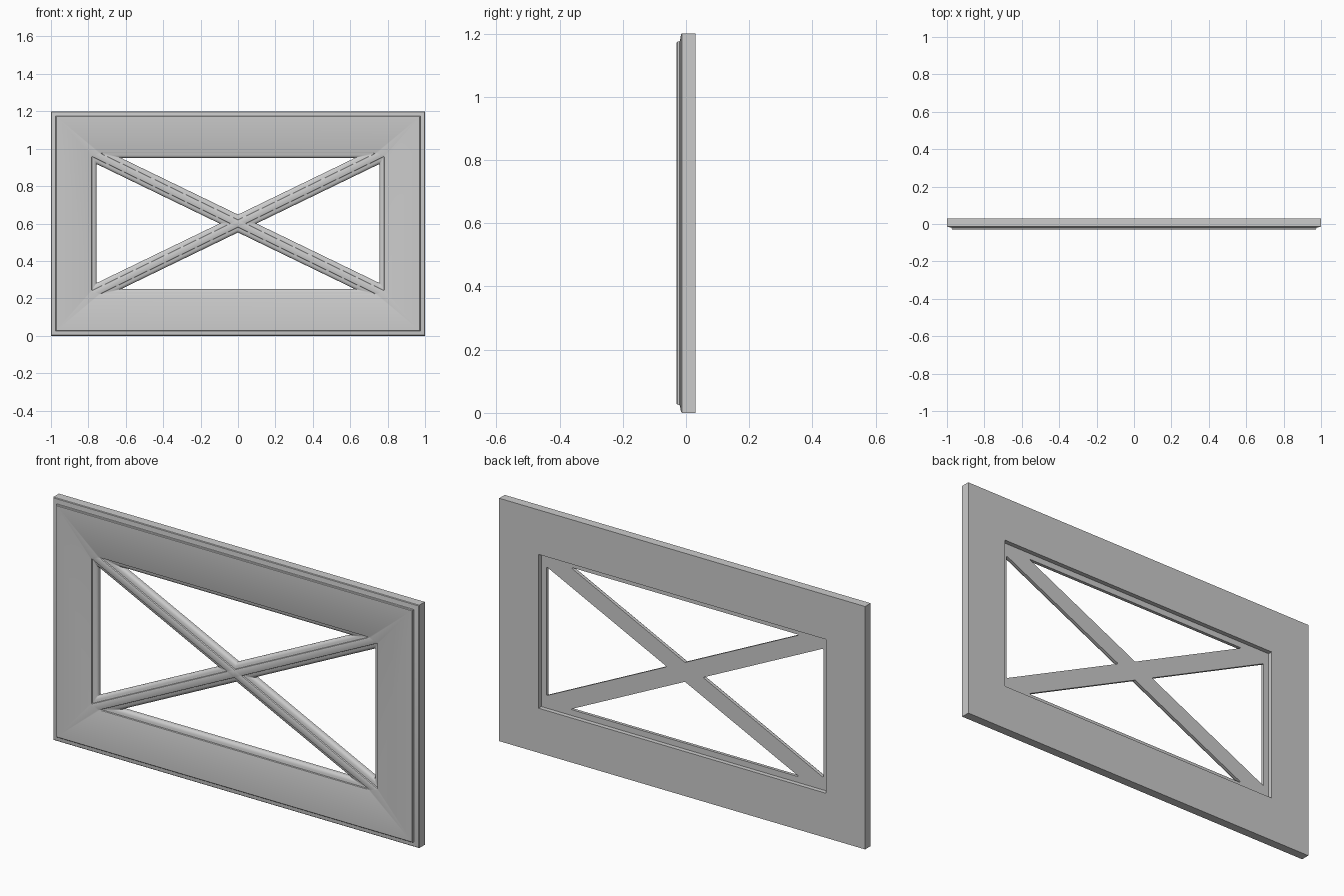
import bpy, bmesh, math
from mathutils import Vector

cube = bpy.data.objects.get("Cube")
if cube:
    bpy.data.objects.remove(cube)

MID = 0.6                    # height of the panel centre
HOLE_X, HOLE_Z = 0.756, 0.351  # half size of the lattice opening
BAR = 0.043                  # half width of a diagonal bar
RIM = 0.029                  # width of the moulding
SLOPE = (HOLE_Z + RIM) / (HOLE_X + RIM)
ANGLE = math.atan(SLOPE)
BACK, RECESS, FRONT = 0.03, 0.008, -0.03

bm = bmesh.new()


def ring(points, y):
    """Closed loop of vertices at depth y."""
    return [bm.verts.new((p[0], y, MID + p[1])) for p in points]


def bridge(a, b):
    n = len(a)
    for i in range(n):
        bm.faces.new((a[i], a[(i + 1) % n], b[(i + 1) % n], b[i]))


def fill(loops):
    """Flat face bounded by an outer loop and holes."""
    edges = []
    for lp in loops:
        for i in range(len(lp)):
            pair = (lp[i - 1], lp[i])
            edges.append(bm.edges.get(pair) or bm.edges.new(pair))
    bmesh.ops.triangle_fill(bm, use_beauty=True, edges=edges)


def rect(hx, hz):
    return [(-hx, -hz), (hx, -hz), (hx, hz), (-hx, hz)]


def rounded(corners, radius=0.0035, steps=4):
    """Polygon with softened corners and a fixed point count."""
    pts = []
    for i, c in enumerate(corners):
        u = (corners[i - 1] - c).normalized()
        v = (corners[(i + 1) % len(corners)] - c).normalized()
        t = radius / math.tan(u.angle(v) / 2)
        a, b = c + u * t, c + v * t
        for k in range(steps + 1):
            f = k / steps
            pts.append(a * (1 - f) ** 2 + c * 2 * f * (1 - f) + b * f ** 2)
    return pts


def triangle(side, d):
    """Lattice opening grown outwards by d."""
    w = BAR - d
    hx, hz = HOLE_X + d, HOLE_Z + d
    drop = w / math.cos(ANGLE)
    if side in ("top", "bottom"):
        cx = (hz - drop) / SLOPE
        pts = [(0, drop), (cx, hz), (-cx, hz)]
    else:
        cz = hx * SLOPE - drop
        pts = [(w / math.sin(ANGLE), 0), (hx, cz), (hx, -cz)]
    s = -1 if side in ("bottom", "left") else 1
    return rounded([Vector((s * x, s * z)) for x, z in pts])


# Moulding profile: offset from the opening, depth
moulding = [(0, RECESS), (0, -0.004)]
for k in range(1, 6):
    a = k / 5 * math.pi / 2
    moulding.append((0.021 * (1 - math.cos(a)), -0.004 - 0.016 * math.sin(a)))
moulding += [(0.025, -0.021), (0.025, -0.026), (0.026, -0.0285), (RIM, FRONT)]

# Four moulded triangular openings
back_holes, front_holes = [], []
for side in ("top", "bottom", "left", "right"):
    loops = [ring(triangle(side, d), y) for d, y in moulding]
    for a, b in zip(loops, loops[1:]):
        bridge(a, b)
    back_holes.append(loops[0])
    front_holes.append(loops[-1])

# Outer edge profile: inset from the outside, depth
edge = [(0, BACK), (0, -0.013), (0.003, -0.016), (0.014, -0.0175),
        (0.025, -0.02), (0.026, -0.027), (0.029, FRONT)]
outer = [ring(rect(1 - i, MID - i), y) for i, y in edge]
for a, b in zip(outer, outer[1:]):
    bridge(a, b)

# Recess behind the lattice
opening = rect(HOLE_X + RIM, HOLE_Z + RIM)
rim_back, rim_in = ring(opening, BACK), ring(opening, RECESS)
bridge(rim_back, rim_in)

# Flat front, back and lattice back
fill([outer[-1]] + front_holes)
fill([outer[0], rim_back])
fill([rim_in] + back_holes)

bmesh.ops.recalc_face_normals(bm, faces=bm.faces)
mesh = bpy.data.meshes.new("lattice_panel")
bm.to_mesh(mesh)
bm.free()
panel = bpy.data.objects.new("lattice_panel", mesh)
bpy.context.collection.objects.link(panel)

# Plain grey finish
grey = bpy.data.materials.new("plain_grey")
grey.use_nodes = True
colour = (0.6, 0.6, 0.6, 1)
grey.diffuse_color = colour
grey.node_tree.nodes["Principled BSDF"].inputs["Base Color"].default_value = colour
mesh.materials.append(grey)

bpy.ops.object.select_all(action="DESELECT")
panel.select_set(True)
bpy.context.view_layer.objects.active = panel
bpy.ops.object.shade_smooth_by_angle(angle=math.radians(30))
